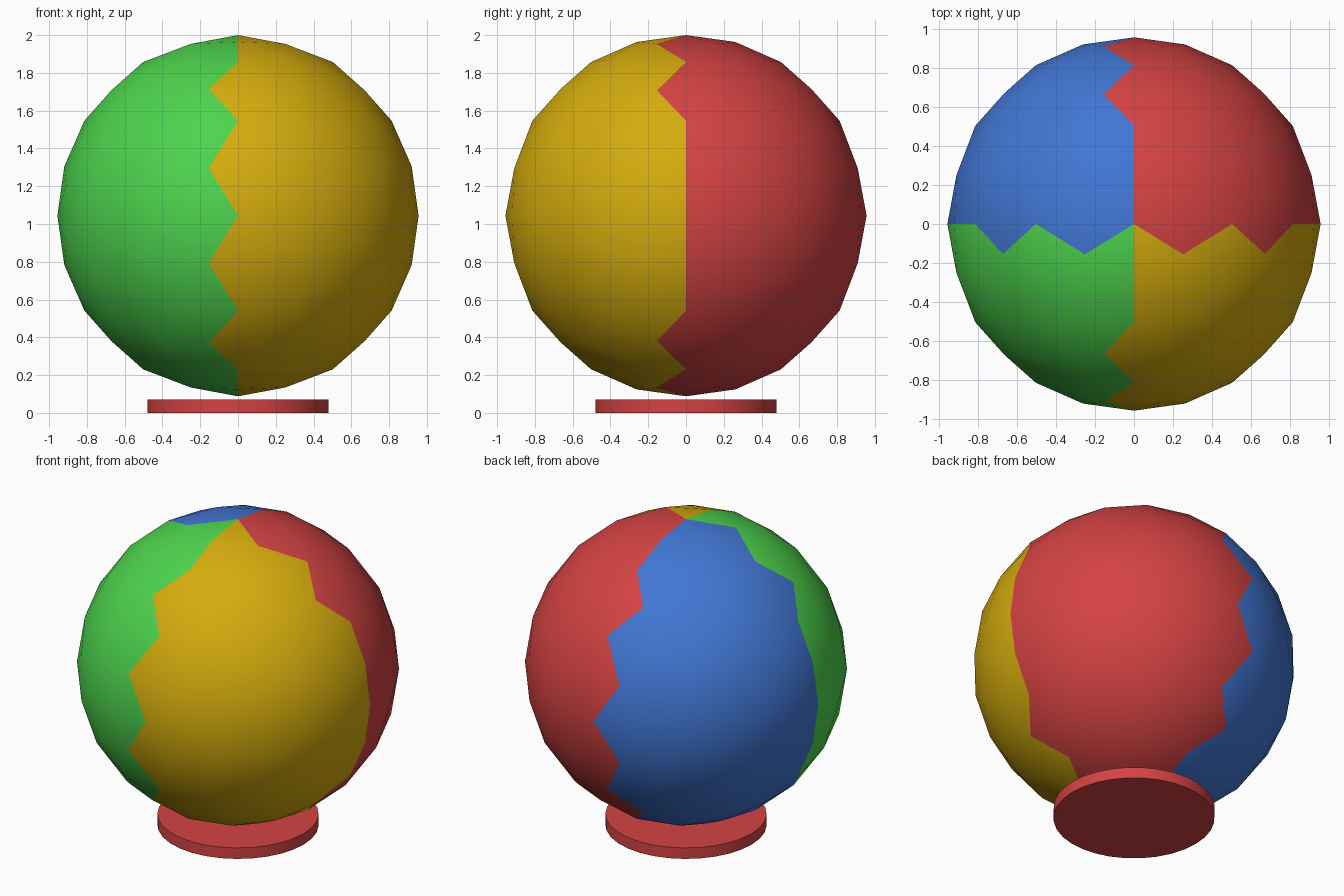
import bpy
import bmesh
import math
from mathutils import Vector

if "Cube" in bpy.data.objects:
    bpy.data.objects.remove(bpy.data.objects["Cube"])

RADIUS = 0.956
CENTRE_Z = 1.044


def material(name, rgb):
    mat = bpy.data.materials.new(name)
    mat.diffuse_color = (*rgb, 1.0)
    mat.use_nodes = True
    mat.node_tree.nodes["Principled BSDF"].inputs["Base Color"].default_value = mat.diffuse_color
    return mat


green = material("green", (0.075, 0.66, 0.075))
yellow = material("yellow", (0.66, 0.41, 0.004))
red = material("red", (0.66, 0.055, 0.055))
blue = material("blue", (0.053, 0.183, 0.66))


def add_object(name, bm, mats):
    mesh = bpy.data.meshes.new(name)
    bm.to_mesh(mesh)
    bm.free()
    obj = bpy.data.objects.new(name, mesh)
    bpy.context.collection.objects.link(obj)
    for mat in mats:
        mesh.materials.append(mat)
    bpy.ops.object.select_all(action='DESELECT')
    obj.select_set(True)
    bpy.context.view_layer.objects.active = obj
    bpy.ops.object.shade_smooth_by_angle(angle=math.radians(35))
    return obj


# Ball: icosahedron with two-fold axes on x, y and z, subdivided twice
phi = (1 + math.sqrt(5)) / 2
bm = bmesh.new()
for a in (-1, 1):
    for b in (-phi, phi):
        for co in ((b, 0, a), (a, b, 0), (0, a, b)):
            bm.verts.new(Vector(co).normalized())
bmesh.ops.convex_hull(bm, input=bm.verts[:])
for _ in range(2):
    bmesh.ops.subdivide_edges(bm, edges=bm.edges[:], cuts=1, use_grid_fill=True)
    for v in bm.verts:
        v.co.normalize()
bmesh.ops.recalc_face_normals(bm, faces=bm.faces[:])

# Four coloured quarters; faces astride a seam go to the positive side
for f in bm.faces:
    c = f.calc_center_median()
    f.material_index = (1 if c.x > -0.001 else 0) + (2 if c.y > -0.001 else 0)
for v in bm.verts:
    v.co = v.co * RADIUS + Vector((0, 0, CENTRE_Z))
add_object("ball", bm, [green, yellow, blue, red])

# Base: thin disc below the ball
THICKNESS = 0.072
bm = bmesh.new()
bmesh.ops.create_cone(bm, cap_ends=True, segments=32, radius1=RADIUS / 2,
                      radius2=RADIUS / 2, depth=THICKNESS)
bmesh.ops.translate(bm, verts=bm.verts[:], vec=(0, 0, THICKNESS / 2))
add_object("base_disc", bm, [red])
